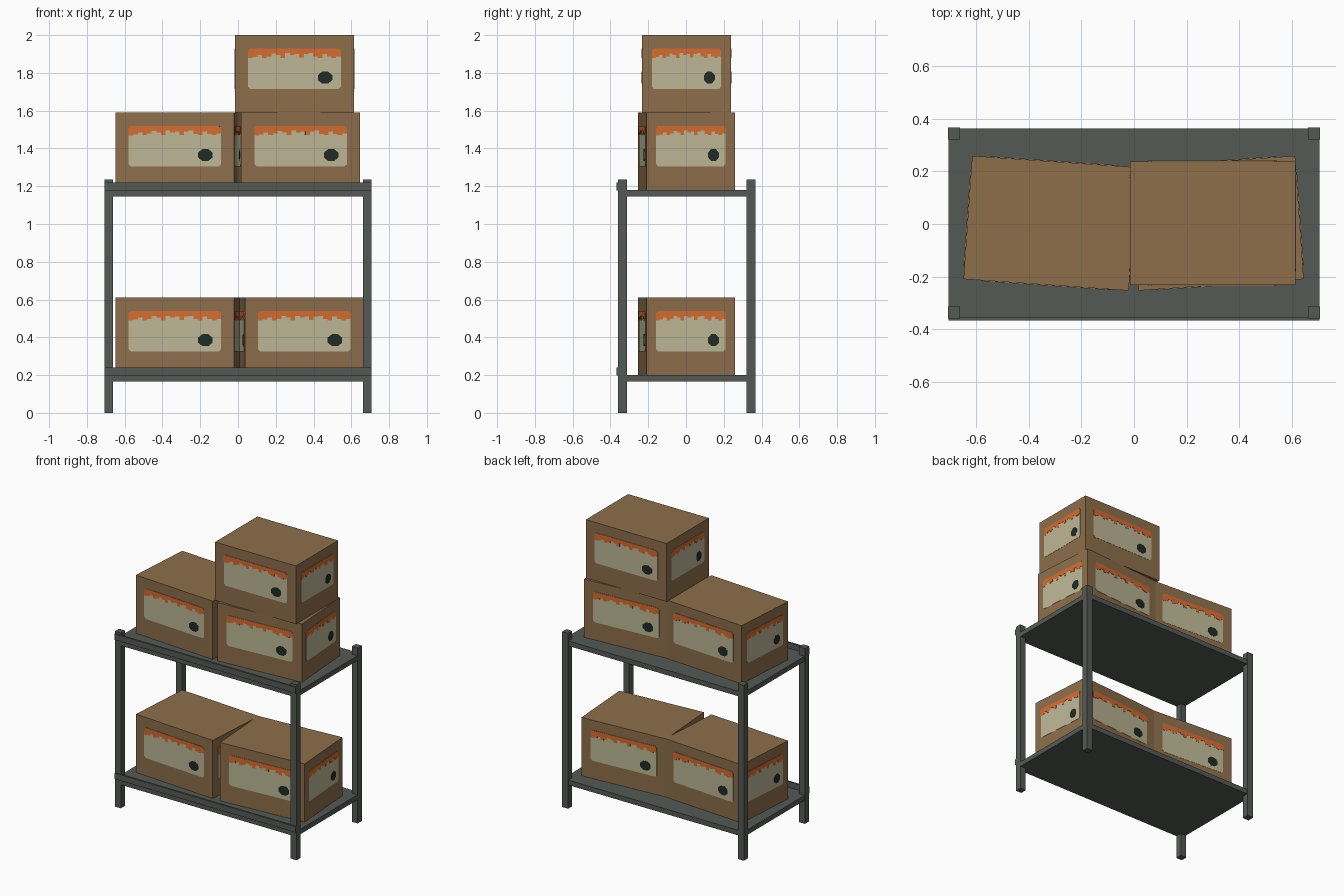
import bpy, bmesh, math
from mathutils import Vector

if "Cube" in bpy.data.objects:
    bpy.data.objects.remove(bpy.data.objects["Cube"])


def material(name, hexcode):
    def lin(c):
        return c / 12.92 if c <= 0.04045 else ((c + 0.055) / 1.055) ** 2.4
    m = bpy.data.materials.new(name)
    rgb = [lin(int(hexcode[i:i + 2], 16) / 255) for i in (0, 2, 4)]
    m.diffuse_color = (*rgb, 1)
    m.use_nodes = True
    m.node_tree.nodes["Principled BSDF"].inputs["Base Color"].default_value = m.diffuse_color
    return m


METAL = material("dark grey metal", "555A55")
CARD = material("brown cardboard", "8D6E4B")
CREAM = material("cream label", "BDB796")
ORANGE = material("orange border", "D36C32")
DARK = material("dark spot", "202B23")


def finish(name, bm, mats):
    me = bpy.data.meshes.new(name)
    bm.to_mesh(me)
    bm.free()
    for m in mats:
        me.materials.append(m)
    ob = bpy.data.objects.new(name, me)
    bpy.context.collection.objects.link(ob)
    return ob


def add_block(bm, lo, hi):
    v = bmesh.ops.create_cube(bm, size=1)["verts"]
    for p in v:
        p.co = Vector([lo[i] if p.co[i] < 0 else hi[i] for i in range(3)])


def block(name, lo, hi, mat):
    bm = bmesh.new()
    add_block(bm, lo, hi)
    return finish(name, bm, [mat])


# ---- rack: four posts, two shelves, each with a raised front lip ----
for sx, side in ((-1, "left"), (1, "right")):
    x0, x1 = sorted((sx * 0.708, sx * 0.662))
    block(f"front_{side}_post", (x0, -0.359, 0), (x1, -0.313, 1.235), METAL)
    block(f"back_{side}_post", (x0, 0.321, 0), (x1, 0.367, 1.235), METAL)

for level, z in (("lower", 0.20), ("upper", 1.18)):
    block(f"{level}_shelf", (-0.705, -0.358, z - 0.035), (0.705, 0.363, z), METAL)
    block(f"{level}_shelf_lip", (-0.706, -0.367, z - 0.002), (0.706, -0.354, z + 0.04), METAL)

# ---- cardboard boxes with a printed label on each side ----
W, D, H = 0.63, 0.47, 0.41
# label art in face units: u = fraction of face width, v = height
L, V0, V1, C = 0.39, 0.125, 0.34, 0.012
label = [(-L + 0.02, V0), (L - 0.02, V0), (L, V0 + C), (L, V1 - C),
         (L - 0.02, V1), (-L + 0.02, V1), (-L, V1 - C), (-L, V0 + C)]

# ragged lower edge of the orange border, as stepped drips
drips = [0.052, 0.046, 0.035, 0.05, 0.042, 0.028, 0.036, 0.05, 0.026, 0.036,
         0.03, 0.048, 0.03, 0.026, 0.044, 0.05, 0.03, 0.044, 0.05, 0.042]
border = []
step = 2 * L / len(drips)
for i, d in enumerate(drips):
    border += [(-L + i * step, V1 - d), (-L + (i + 1) * step, V1 - d)]
border += [(L, V1 - C), (L - 0.02, V1), (-L + 0.02, V1), (-L, V1 - C)]

spot = [(0.257 + 0.066 * math.cos(a), 0.185 + 0.034 * math.sin(a))
        for a in (math.pi / 8 + k * math.pi / 4 for k in range(8))]


def plate(bm, outline, n, depth, width, thick, index):
    """Thin closed plate standing on the box face with normal n."""
    t = Vector((0, 0, 1)).cross(n)

    def ring(off):
        return [bm.verts.new(n * (depth / 2 + off) + t * u * width + Vector((0, 0, v)))
                for u, v in outline]
    a, b = ring(-0.001), ring(thick)
    faces = [bm.faces.new(b), bm.faces.new(a[::-1])]
    k = len(a)
    for i in range(k):
        j = (i + 1) % k
        faces.append(bm.faces.new((a[i], a[j], b[j], b[i])))
    for f in faces:
        f.material_index = index


def carton(name, x, y, z, angle):
    bm = bmesh.new()
    add_block(bm, (-W / 2, -D / 2, 0), (W / 2, D / 2, H))
    for n in (Vector((0, -1, 0)), Vector((1, 0, 0)), Vector((0, 1, 0)), Vector((-1, 0, 0))):
        width, depth = (W, D) if n.y else (D, W)
        plate(bm, label, n, depth, width, 0.0015, 1)
        plate(bm, border, n, depth, width, 0.003, 2)
        plate(bm, spot, n, depth, width, 0.003, 3)
    ob = finish(name, bm, [CARD, CREAM, ORANGE, DARK])
    ob.location = (x, y, z)
    ob.rotation_euler.z = math.radians(angle)


carton("lower_left_box", -0.318, 0.003, 0.20, -4)
carton("lower_right_box", 0.335, 0.003, 0.20, 4)
carton("upper_left_box", -0.318, 0.003, 1.18, -4)
carton("upper_right_box", 0.315, 0.003, 1.18, 4)
carton("top_box", 0.299, 0.003, 1.59, 0)
